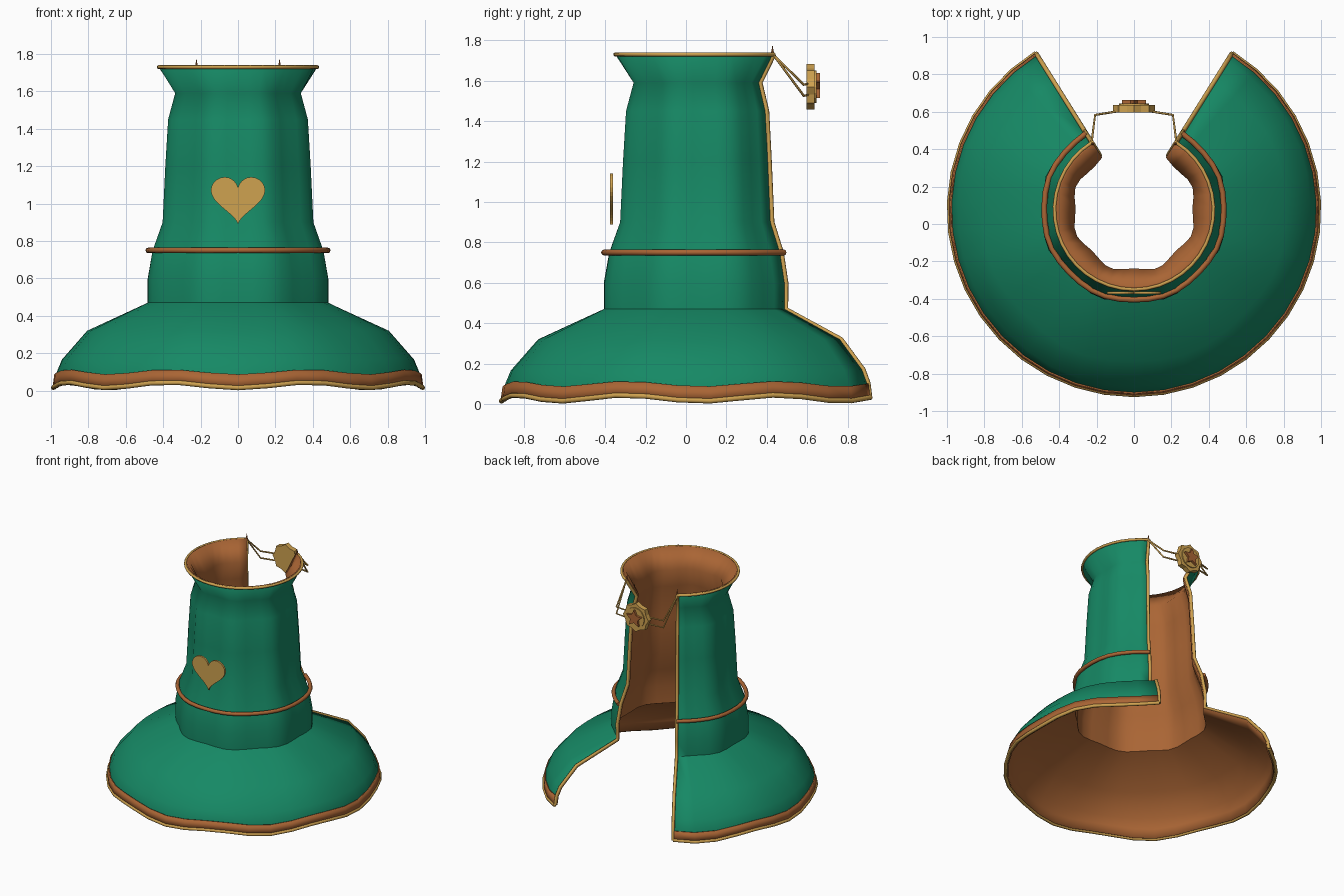
import bpy, bmesh, math
from mathutils import Vector

if "Cube" in bpy.data.objects:
    bpy.data.objects.remove(bpy.data.objects["Cube"])

def mat(name, c):
    m = bpy.data.materials.new(name)
    m.diffuse_color = (*c, 1)
    m.use_nodes = True
    m.node_tree.nodes["Principled BSDF"].inputs["Base Color"].default_value = m.diffuse_color
    return m

GREEN = mat("green_cloth", (0.008, 0.25, 0.13))
BROWN = mat("brown_lining", (0.4, 0.13, 0.035))
GOLD = mat("gold_trim", (0.62, 0.36, 0.08))

CY, HALF, SEG = 0.075, math.radians(148), 32
# profile rows: height, radius, fold depth, hem wave height
PROFILE = [(1.73, 0.425, 0, 0), (1.59, 0.342, 0.012, 0), (1.45, 0.38, 0.014, 0),
           (1.2, 0.395, 0.015, 0), (0.9, 0.41, 0.015, 0), (0.75, 0.465, 0.015, 0),
           (0.6, 0.492, 0.014, 0), (0.47, 0.492, 0.014, 0), (0.32, 0.815, 0.008, 0),
           (0.17, 0.945, 0.003, 0.004), (0.10, 0.975, 0, 0.013), (0.03, 0.985, 0, 0.015)]

def point(row, a, out=0.0):
    z, r, fold, wave = row
    w = -math.cos(8 * a)
    r += fold * w + out
    return Vector((r * math.sin(a), CY - r * math.cos(a), z + wave * w))

ANGLES = [-HALF + 2 * HALF * i / SEG for i in range(SEG + 1)]

def link(name, data, *mats):
    ob = bpy.data.objects.new(name, data)
    bpy.context.collection.objects.link(ob)
    for m in mats:
        data.materials.append(m)
    return ob

def smooth(ob, deg=50):
    bpy.ops.object.select_all(action='DESELECT')
    bpy.context.view_layer.objects.active = ob
    ob.select_set(True)
    bpy.ops.object.shade_smooth_by_angle(angle=math.radians(deg))

def sheet(name, rows, out, thick, *mats):
    """Open-backed cloth sheet swept around the axis, with thickness."""
    verts = [point(r, a, out) for r in rows for a in ANGLES]
    n = SEG + 1
    faces = [(j * n + i, (j + 1) * n + i, (j + 1) * n + i + 1, j * n + i + 1)
             for j in range(len(rows) - 1) for i in range(SEG)]
    me = bpy.data.meshes.new(name)
    me.from_pydata(verts, [], faces)
    ob = link(name, me, *mats)
    s = ob.modifiers.new("thickness", 'SOLIDIFY')
    s.thickness, s.offset = thick, -1
    s.material_offset = s.material_offset_rim = len(mats) - 1
    smooth(ob, 60)
    return ob

def tube(name, pts, radius, m):
    cu = bpy.data.curves.new(name, 'CURVE')
    cu.dimensions = '3D'
    cu.bevel_depth, cu.bevel_resolution, cu.use_fill_caps = radius, 2, True
    sp = cu.splines.new('POLY')
    sp.points.add(len(pts) - 1)
    for p, co in zip(sp.points, pts):
        p.co = (*co, 1)
    return link(name, cu, m)

def plate(name, outline, y0, y1, m):
    """Flat x-z outline extruded along y."""
    bm = bmesh.new()
    f = bm.faces.new([bm.verts.new((x, y0, z)) for x, z in outline])
    ext = bmesh.ops.extrude_face_region(bm, geom=[f])
    bmesh.ops.translate(bm, vec=(0, y1 - y0, 0),
                        verts=[v for v in ext['geom'] if isinstance(v, bmesh.types.BMVert)])
    bmesh.ops.recalc_face_normals(bm, faces=bm.faces)
    me = bpy.data.meshes.new(name)
    bm.to_mesh(me)
    bm.free()
    return link(name, me, m)

def star(n, r1, r2, cz):
    return [((r1, r2)[i % 2] * math.sin(math.pi * i / n),
             cz + (r1, r2)[i % 2] * math.cos(math.pi * i / n)) for i in range(2 * n)]

# cloak body with lining, and hem band
sheet("cloak", PROFILE, 0, 0.018, GREEN, BROWN)
sheet("hem_band", PROFILE[-2:], 0.008, 0.008, BROWN)

# gold piping along collar, hem and back opening
tube("collar_piping", [point(PROFILE[0], a) for a in ANGLES], 0.01, GOLD)
tube("hem_piping", [point(PROFILE[-1], a, 0.003) for a in ANGLES], 0.013, GOLD)
for side, name in ((-1, "left"), (1, "right")):
    tube(name + "_opening_piping", [point(r, side * HALF) for r in PROFILE], 0.012, GOLD)

# waist cord
tube("waist_cord", [point((0.75, 0.483, 0.003, 0), a) for a in ANGLES], 0.015, BROWN)

# heart emblem on the front
heart = []
for i in range(48):
    t = 2 * math.pi * i / 48
    heart.append((0.145 / 16 * math.sin(t) ** 3 * 16,
                  1.037 + 0.0088 * (13 * math.cos(t) - 5 * math.cos(2 * t)
                                    - 2 * math.cos(3 * t) - math.cos(4 * t))))
plate("heart_emblem", heart, -0.375, -0.36, GOLD)

# clasp: scalloped brooch with star
plate("brooch", star(8, 0.113, 0.098, 1.57), 0.597, 0.637, GOLD)
plate("brooch_boss", star(8, 0.08, 0.08, 1.57), 0.63, 0.645, GOLD)
plate("brooch_star", star(5, 0.068, 0.034, 1.57), 0.64, 0.662, BROWN)

# clasp cords and pointed collar tips
for side, name in ((-1, "left"), (1, "right")):
    for k, dz in enumerate((0.0, -0.055)):
        tube(f"{name}_clasp_cord_{k}",
             [(side * 0.227, 0.435, 1.725), (side * 0.208, 0.583, 1.58 + dz),
              (side * 0.09, 0.602, 1.585 + dz)], 0.006, GOLD)
    bpy.ops.mesh.primitive_cone_add(vertices=6, radius1=0.011, radius2=0, depth=0.06,
                                    location=(side * 0.222, 0.428, 1.748))
    tip = bpy.context.object
    tip.name = name + "_collar_tip"
    tip.data.materials.append(BROWN)
